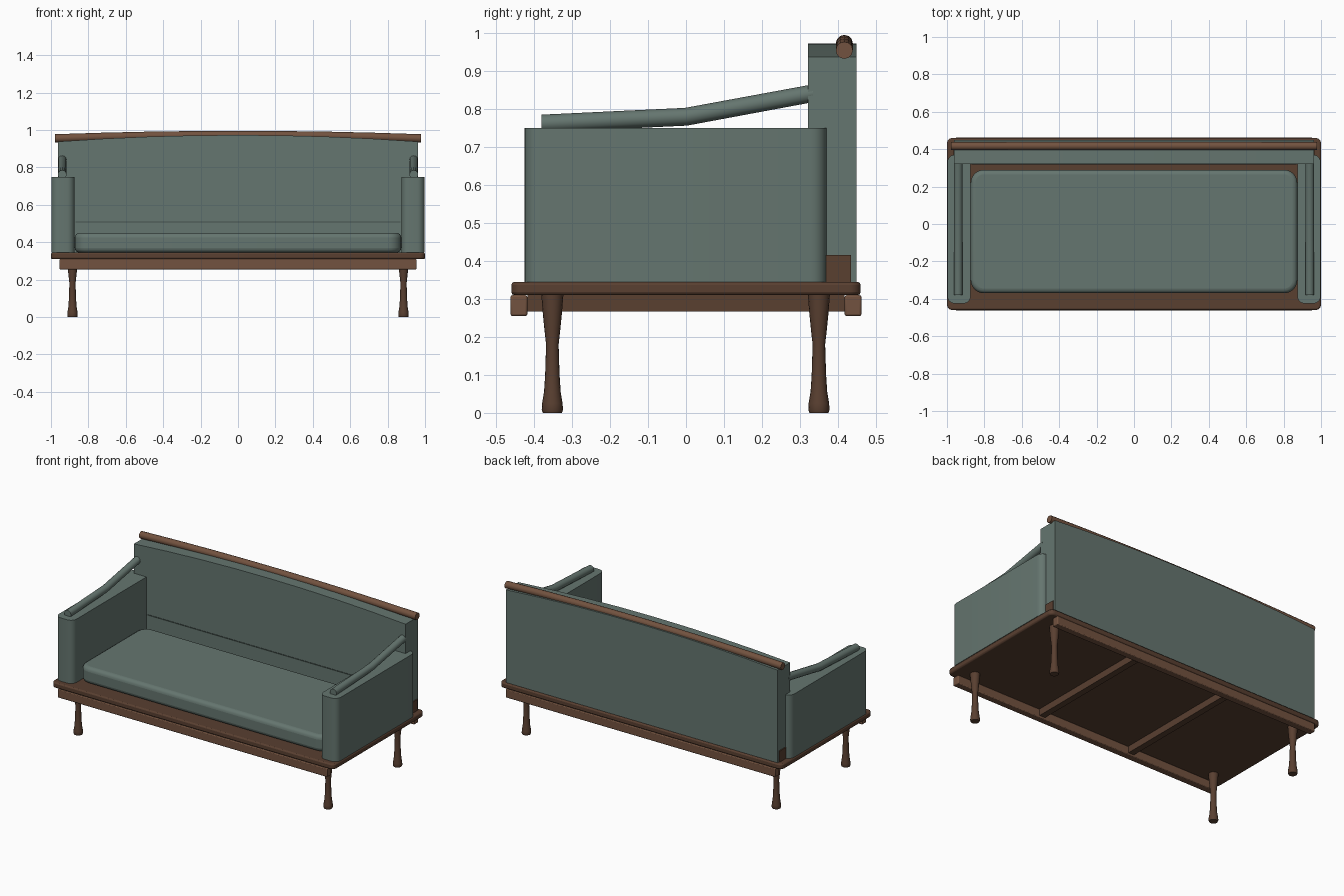
import bpy, bmesh, math
from mathutils import Vector

if "Cube" in bpy.data.objects:
    bpy.data.objects.remove(bpy.data.objects["Cube"])


def material(name, rgb):
    m = bpy.data.materials.new(name)
    m.diffuse_color = (*rgb, 1)
    m.use_nodes = True
    m.node_tree.nodes["Principled BSDF"].inputs["Base Color"].default_value = m.diffuse_color
    return m


FABRIC = material("green_fabric", (0.13, 0.18, 0.16))
WOOD = material("walnut", (0.10, 0.05, 0.03))
LIGHT = material("light_walnut", (0.17, 0.085, 0.05))
SEAM = material("dark_seam", (0.06, 0.085, 0.075))


def finish(name, bm, mat, bevel=0, segments=2):
    bmesh.ops.recalc_face_normals(bm, faces=bm.faces)
    me = bpy.data.meshes.new(name)
    bm.to_mesh(me)
    bm.free()
    me.materials.append(mat)
    ob = bpy.data.objects.new(name, me)
    bpy.context.collection.objects.link(ob)
    if bevel:
        b = ob.modifiers.new("bevel", "BEVEL")
        b.width, b.segments, b.limit_method = bevel, segments, 'ANGLE'
    bpy.ops.object.select_all(action='DESELECT')
    ob.select_set(True)
    bpy.context.view_layer.objects.active = ob
    bpy.ops.object.shade_smooth_by_angle(angle=math.radians(35))
    return ob


def box(name, lo, hi, mat, corner=0, bevel=0, segments=2):
    """Box with optional rounded vertical corners and a soft edge bevel."""
    bm = bmesh.new()
    bmesh.ops.create_cube(bm, size=1)
    for v in bm.verts:
        v.co = Vector([(a + b) / 2 + c * (b - a) for a, b, c in zip(lo, hi, v.co)])
    if corner:
        upright = [e for e in bm.edges if abs(e.verts[0].co.z - e.verts[1].co.z) > 1e-5]
        bmesh.ops.bevel(bm, geom=upright, offset=corner, segments=6, profile=0.5, affect='EDGES')
    return finish(name, bm, mat, bevel, segments)


def tube(name, points, radius, side, mat, sides=12):
    """Round bar along a planar path; side is the normal of the path's plane."""
    bm = bmesh.new()
    pts, side = [Vector(p) for p in points], Vector(side)
    rings = []
    for i, p in enumerate(pts):
        t = (pts[min(i + 1, len(pts) - 1)] - pts[max(i - 1, 0)]).normalized()
        if i in (0, len(pts) - 1):
            t = Vector((abs(side.y), abs(side.x), 0))   # plumb-cut ends
        up = t.cross(side).normalized()
        angles = [2 * math.pi * k / sides for k in range(sides)]
        rings.append([bm.verts.new(p + radius * (math.cos(a) * side + math.sin(a) * up)) for a in angles])
    for a, b in zip(rings, rings[1:]):
        for k in range(sides):
            n = (k + 1) % sides
            bm.faces.new((a[k], a[n], b[n], b[k]))
    bm.faces.new(rings[0])
    bm.faces.new(rings[-1])
    return finish(name, bm, mat)


def turned_leg(name, x, y, profile, sides=16):
    bm = bmesh.new()
    rings = [[bm.verts.new((x + r * math.cos(2 * math.pi * k / sides),
                            y + r * math.sin(2 * math.pi * k / sides), z)) for k in range(sides)]
             for r, z in profile]
    for a, b in zip(rings, rings[1:]):
        for k in range(sides):
            n = (k + 1) % sides
            bm.faces.new((a[k], a[n], b[n], b[k]))
    bm.faces.new(rings[0])
    bm.faces.new(rings[-1])
    return finish(name, bm, WOOD)


# Wooden deck, long rails and cross braces
box("deck", (-1, -0.46, 0.31), (1, 0.46, 0.345), WOOD, corner=0.03, bevel=0.008)
for label, s in (("front", -1), ("back", 1)):
    y0, y1 = sorted((s * 0.418, s * 0.462))
    box(label + "_rail", (-0.955, y0, 0.255), (0.955, y1, 0.31), LIGHT, bevel=0.005)
for i, x in enumerate((-0.33, 0.33)):
    box(f"cross_brace_{i + 1}", (x - 0.02, -0.418, 0.267), (x + 0.02, 0.418, 0.31), WOOD)

# Turned legs
LEG = [(0.025, 0), (0.028, 0.008), (0.027, 0.025), (0.022, 0.055), (0.019, 0.10), (0.0165, 0.18),
       (0.021, 0.22), (0.025, 0.26), (0.029, 0.311)]
for label, y in (("front", -0.352), ("back", 0.35)):
    for hand, x in (("left", -0.885), ("right", 0.885)):
        turned_leg(f"{label}_{hand}_leg", x, y, LEG)

# Arched back panel
bm = bmesh.new()
arch = [(x, 0.938 + 0.035 * (1 - (x / 0.962) ** 2)) for x in (-0.962, -0.72, -0.48, -0.24, 0, 0.24, 0.48, 0.72, 0.962)]
outline = [(0.962, 0.345), (-0.962, 0.345)] + arch
face = bm.faces.new([bm.verts.new((x, 0.321, z)) for x, z in outline])
ext = bmesh.ops.extrude_face_region(bm, geom=[face])
bmesh.ops.translate(bm, vec=(0, 0.128, 0), verts=[g for g in ext["geom"] if isinstance(g, bmesh.types.BMVert)])
finish("back_panel", bm, FABRIC)
box("back_seam", (-0.87, 0.318, 0.506), (0.87, 0.325, 0.512), SEAM)

# Top rail of the back
tube("top_rail", [(x, 0.417, 0.955 + 0.018 * (1 - (x / 0.978) ** 2)) for x in
                  (-0.978, -0.73, -0.49, -0.24, 0, 0.24, 0.49, 0.73, 0.978)], 0.0225, (0, 1, 0), LIGHT)

# Arms, arm rolls and corner blocks
for hand, s in (("left", -1), ("right", 1)):
    x0, x1 = sorted((s * 0.873, s * 0.998))
    box(hand + "_arm", (x0, -0.425, 0.345), (x1, 0.37, 0.75), FABRIC, corner=0.04)
    x = s * 0.94
    tube(hand + "_arm_roll", [(x, -0.38, 0.762), (x, 0, 0.78), (x, 0.335, 0.842)], 0.0235, (1, 0, 0), FABRIC)
    x0, x1 = sorted((s * 0.90, s * 0.968))
    box(hand + "_corner_block", (x0, 0.36, 0.345), (x1, 0.435, 0.416), WOOD)

# Seat cushion
box("seat_cushion", (-0.873, -0.37, 0.345), (0.873, 0.29, 0.45), FABRIC, corner=0.07, bevel=0.025, segments=4)
